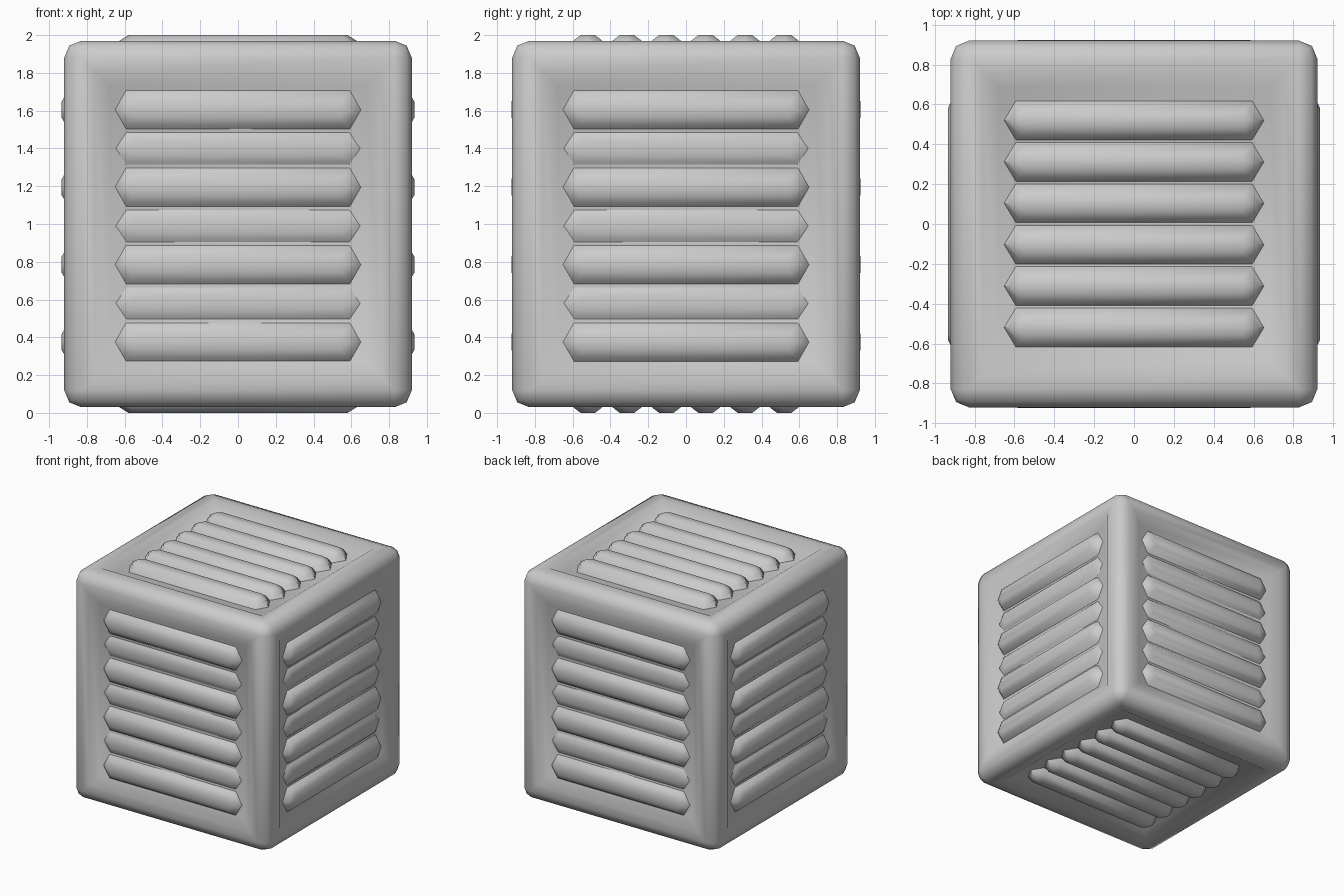
import bpy, bmesh
from mathutils import Matrix, Vector

if "Cube" in bpy.data.objects:
    bpy.data.objects.remove(bpy.data.objects["Cube"])

HX, HZ, DEPTH = 0.92, 0.97, 0.045
CENTER = Vector((0, 0, 1))


def finish(name, bm, angle):
    bmesh.ops.recalc_face_normals(bm, faces=bm.faces[:])
    me = bpy.data.meshes.new(name)
    bm.to_mesh(me)
    bm.free()
    ob = bpy.data.objects.new(name, me)
    bpy.context.collection.objects.link(ob)
    bpy.ops.object.select_all(action='DESELECT')
    ob.select_set(True)
    bpy.context.view_layer.objects.active = ob
    bpy.ops.object.shade_smooth_by_angle(angle=angle)
    return ob


# crate body: rounded box with a sloped recess in every side
bm = bmesh.new()
bmesh.ops.create_cube(bm, size=2, matrix=Matrix.Translation(CENTER)
                      @ Matrix.Diagonal((HX, HX, HZ, 1)))
bmesh.ops.bevel(bm, geom=bm.edges[:], offset=0.09, segments=2,
                profile=0.5, affect='EDGES')
panels = [f for f in bm.faces if f.calc_area() > 1]
bmesh.ops.inset_individual(bm, faces=panels, thickness=0.10, depth=0)
bmesh.ops.inset_individual(bm, faces=panels, thickness=0.11, depth=-DEPTH)
finish("crate_body", bm, 1.1)


def add_ridge(bm, frame, v, width, w0, w1):
    """Bar with pointed ends, rising from height w0 to w1 at position v."""
    loops = []
    for t, half, side in ((0, 0.0, 1.0), (0.65, 0.02, 0.75), (1, 0.05, 0.38)):
        h = width * side
        end, tip = 0.595 - half, 0.655 - 1.5 * half
        pts = [(-end, -h), (end, -h), (tip, 0), (end, h), (-end, h), (-tip, 0)]
        loops.append([bm.verts.new(frame @ Vector((a, v + b, w0 + (w1 - w0) * t)))
                      for a, b in pts])
    for lo, hi in zip(loops, loops[1:]):
        for i in range(6):
            j = (i + 1) % 6
            bm.faces.new((lo[i], lo[j], hi[j], hi[i]))
    bm.faces.new(loops[-1])
    bm.faces.new(loops[0][::-1])


def frame_of(u, v, n):
    m = Matrix((u, v, n)).transposed().to_4x4()
    return Matrix.Translation(CENTER) @ m


# ridges on the four upright sides: tall and low ones alternate
sides = {"front": ((1, 0, 0), (0, -1, 0), 0.925), "back": ((-1, 0, 0), (0, 1, 0), 0.925),
         "right": ((0, 1, 0), (1, 0, 0), 0.935), "left": ((0, -1, 0), (-1, 0, 0), 0.935)}
for name, (u, n, top) in sides.items():
    bm = bmesh.new()
    fr = frame_of(u, (0, 0, 1), n)
    for i in range(7):
        tall = i % 2 == 0
        add_ridge(bm, fr, -0.615 + i * 0.205 - 0.01, 0.105 if tall else 0.09,
                  HX - DEPTH - 0.005, top if tall else HX - 0.02)
    finish(name + "_ridges", bm, 0.9)

# six ridges on the top and bottom
for name, s in (("top", 1), ("bottom", -1)):
    bm = bmesh.new()
    fr = frame_of((1, 0, 0), (0, 1, 0), (0, 0, s))
    for i in range(6):
        add_ridge(bm, fr, -0.52 + i * 0.208, 0.1, HZ - DEPTH - 0.005, 1.0)
    finish(name + "_ridges", bm, 0.9)
